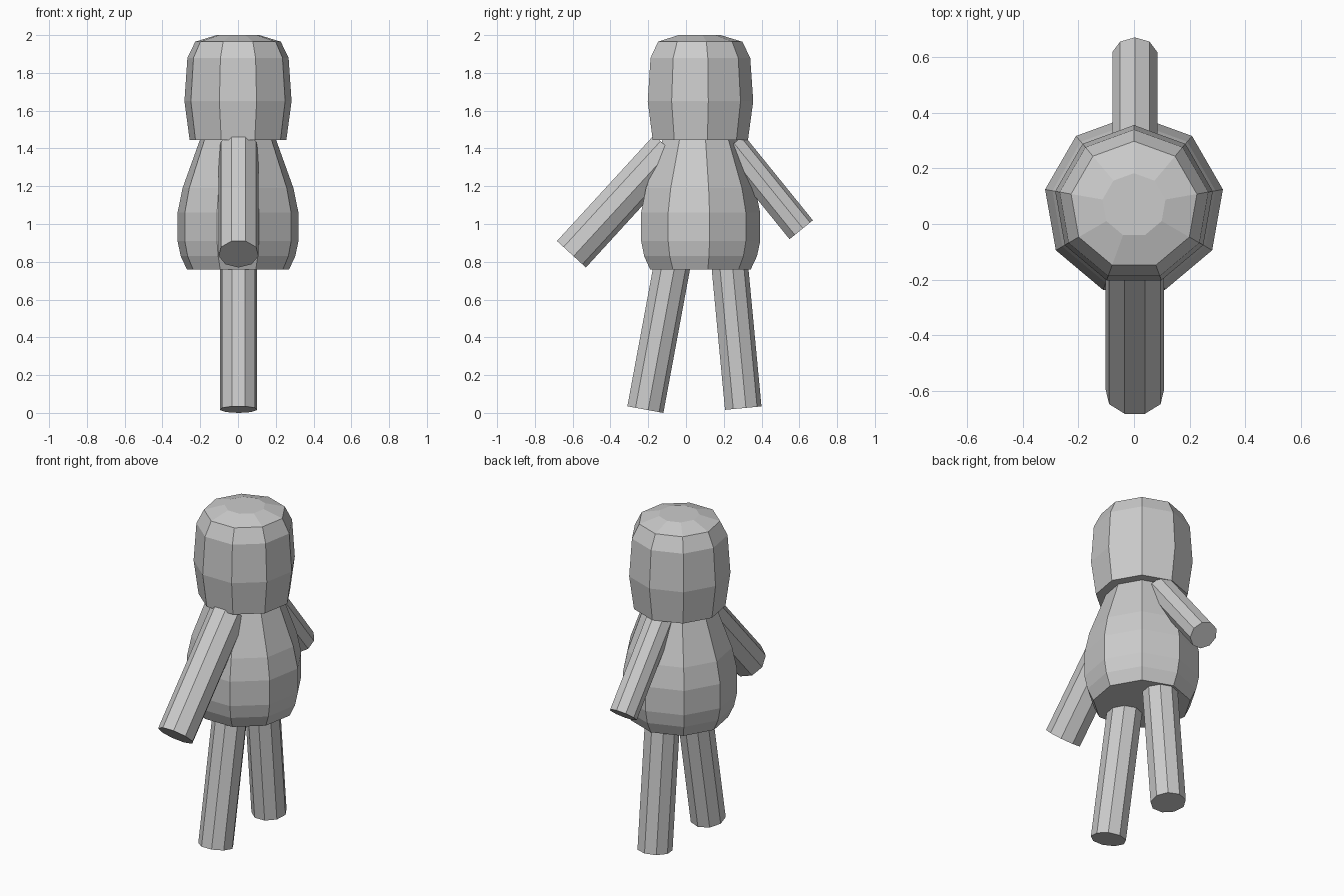
import bpy
import bmesh
from math import radians, sin, cos, tau
from mathutils import Matrix

default = bpy.data.objects.get("Cube")
if default:
    bpy.data.objects.remove(default, do_unlink=True)

SIDES = 9
BODY_Y = 0.068

grey = bpy.data.materials.new("plain grey")
grey.use_nodes = True
colour = (0.6, 0.6, 0.6, 1)
grey.diffuse_color = colour
grey.node_tree.nodes["Principled BSDF"].inputs["Base Color"].default_value = colour


def lathe(name, profile, matrix):
    """Nine-sided turned solid from (radius, height) pairs, capped at both ends."""
    bm = bmesh.new()
    rings = []
    for radius, z in profile:
        rings.append([bm.verts.new((-radius * sin(tau * i / SIDES),
                                    radius * cos(tau * i / SIDES), z))
                      for i in range(SIDES)])
    for low, high in zip(rings, rings[1:]):
        for i in range(SIDES):
            j = (i + 1) % SIDES
            bm.faces.new((low[i], low[j], high[j], high[i]))
    bm.faces.new(rings[0][::-1])
    bm.faces.new(rings[-1])
    mesh = bpy.data.meshes.new(name)
    bm.to_mesh(mesh)
    bm.free()
    mesh.materials.append(grey)
    obj = bpy.data.objects.new(name, mesh)
    obj.matrix_world = matrix
    bpy.context.collection.objects.link(obj)


def limb(name, y, z, radius, length, tilt):
    """Straight limb starting at its free end and leaning into the body."""
    place = Matrix.Translation((0.003, y, z)) @ Matrix.Rotation(radians(tilt), 4, 'X')
    lathe(name, [(radius, 0), (radius, length)], place)


# Head and torso
centre = Matrix.Translation((0, BODY_Y, 0))
lathe("head", [(0.26, 1.445), (0.288, 1.65), (0.272, 1.88),
               (0.23, 1.965), (0.115, 2.0)], centre)
lathe("torso", [(0.275, 0.76), (0.308, 0.83), (0.325, 0.91), (0.325, 1.06),
                (0.298, 1.19), (0.205, 1.445)], centre)

# Arms and legs
limb("front_arm", -0.609, 0.842, 0.107, 0.76, -42.5)
limb("back_arm", 0.608, 0.968, 0.082, 0.58, 39)
limb("front_leg", -0.218, 0.018, 0.1, 0.85, -10.5)
limb("back_leg", 0.30, 0.025, 0.1, 0.85, 5.4)
